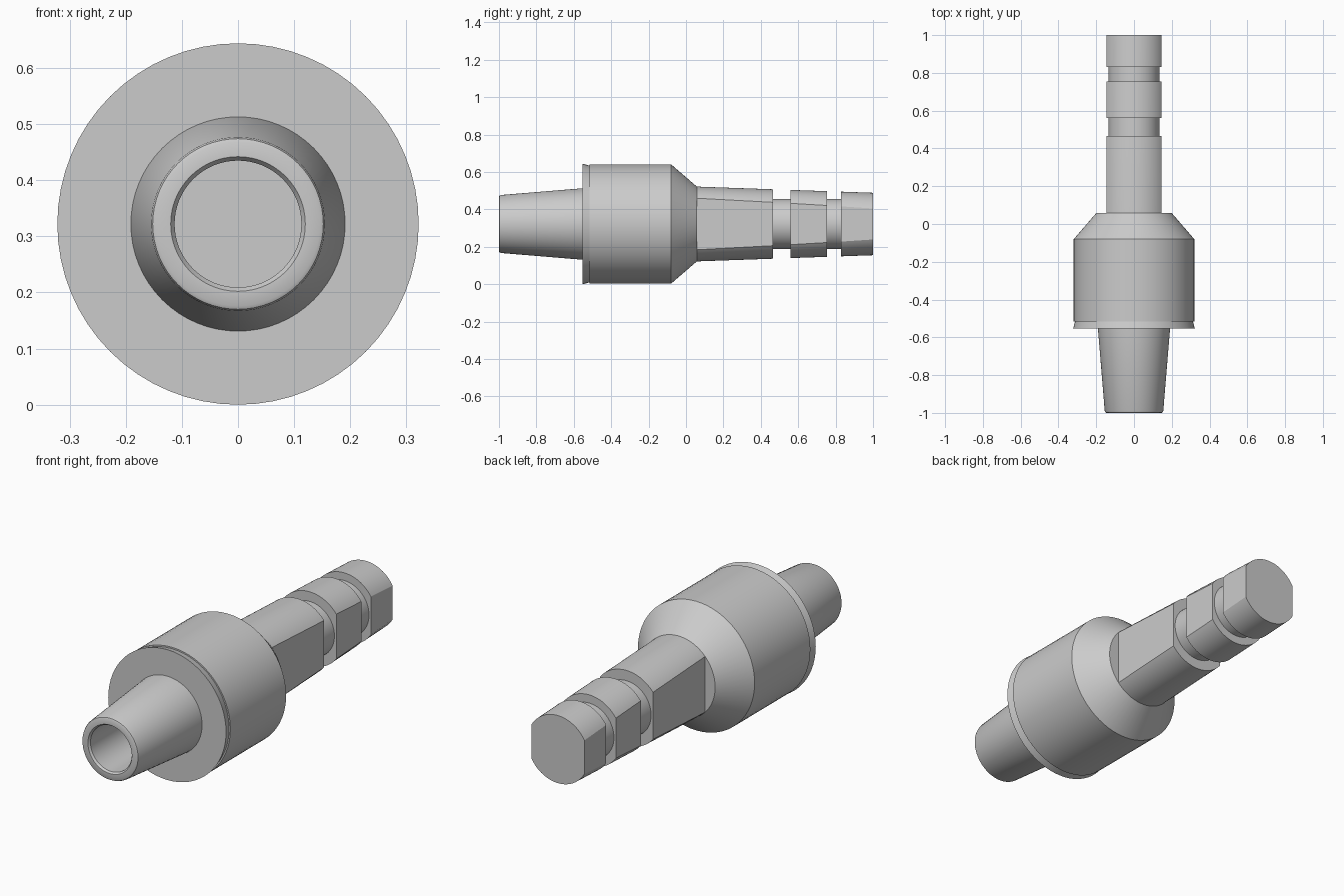
import bpy, bmesh, math

if "Cube" in bpy.data.objects:
    bpy.data.objects.remove(bpy.data.objects["Cube"])

AXIS_Z = 0.322
FLAT = 0.145      # half width between the two shank flats


def circle(r, n):
    return [(r * math.cos(2 * math.pi * i / n), r * math.sin(2 * math.pi * i / n))
            for i in range(n)]


def flatted(r, n):
    """Circle of radius r with its left and right sides cut flat."""
    a = math.acos(min(1, FLAT / r))
    m = n // 2
    top = [a + (math.pi - 2 * a) * i / (m - 1) for i in range(m)]
    return [(r * math.cos(t), r * math.sin(t)) for t in top + [t + math.pi for t in top]]


def loft(name, stations, section, n=64, cap_start=False, cap_end=False):
    """Skin cross-sections along y; stations are (y, radius)."""
    bm = bmesh.new()
    rings = [[bm.verts.new((x, y, z + AXIS_Z)) for x, z in section(r, n)]
             for y, r in stations]
    for a, b in zip(rings, rings[1:]):
        for i in range(n):
            j = (i + 1) % n
            bm.faces.new((a[i], a[j], b[j], b[i]))
    if cap_start:
        bm.faces.new(rings[0])
    if cap_end:
        bm.faces.new(rings[-1])
    bmesh.ops.remove_doubles(bm, verts=bm.verts, dist=1e-5)
    bmesh.ops.recalc_face_normals(bm, faces=bm.faces)
    mesh = bpy.data.meshes.new(name)
    bm.to_mesh(mesh)
    bm.free()
    ob = bpy.data.objects.new(name, mesh)
    bpy.context.collection.objects.link(ob)
    bpy.ops.object.select_all(action='DESELECT')
    ob.select_set(True)
    bpy.context.view_layer.objects.active = ob
    bpy.ops.object.shade_smooth_by_angle(angle=math.radians(30))
    return ob


# Tapered hollow nozzle: bore floor, bore wall, rounded rim, outer cone
loft("nozzle", [(-0.55, 0.113), (-0.99, 0.113), (-1.0, 0.120), (-1.0, 0.146),
                (-0.997, 0.152), (-0.99, 0.155), (-0.553, 0.191)],
     circle, cap_start=True)

# Body: front face, flared lip, step, barrel, chamfer, back face
loft("body", [(-0.553, 0.191), (-0.553, 0.322), (-0.515, 0.312), (-0.515, 0.319),
              (-0.08, 0.319), (0.058, 0.2)],
     circle, cap_end=True)

# Shank: tapering, flat-sided, with two round grooves
taper = lambda y: 0.2 - 0.033 * (y - 0.05) / 0.95
stations = [(0.03, 0.2), (0.058, 0.2)]
for start, end in ((0.465, 0.56), (0.755, 0.83)):
    stations += [(start, taper(start)), (start, 0.135), (end, 0.135), (end, taper(end))]
stations.append((1.0, taper(1.0)))
loft("shank", stations, flatted, cap_end=True)
